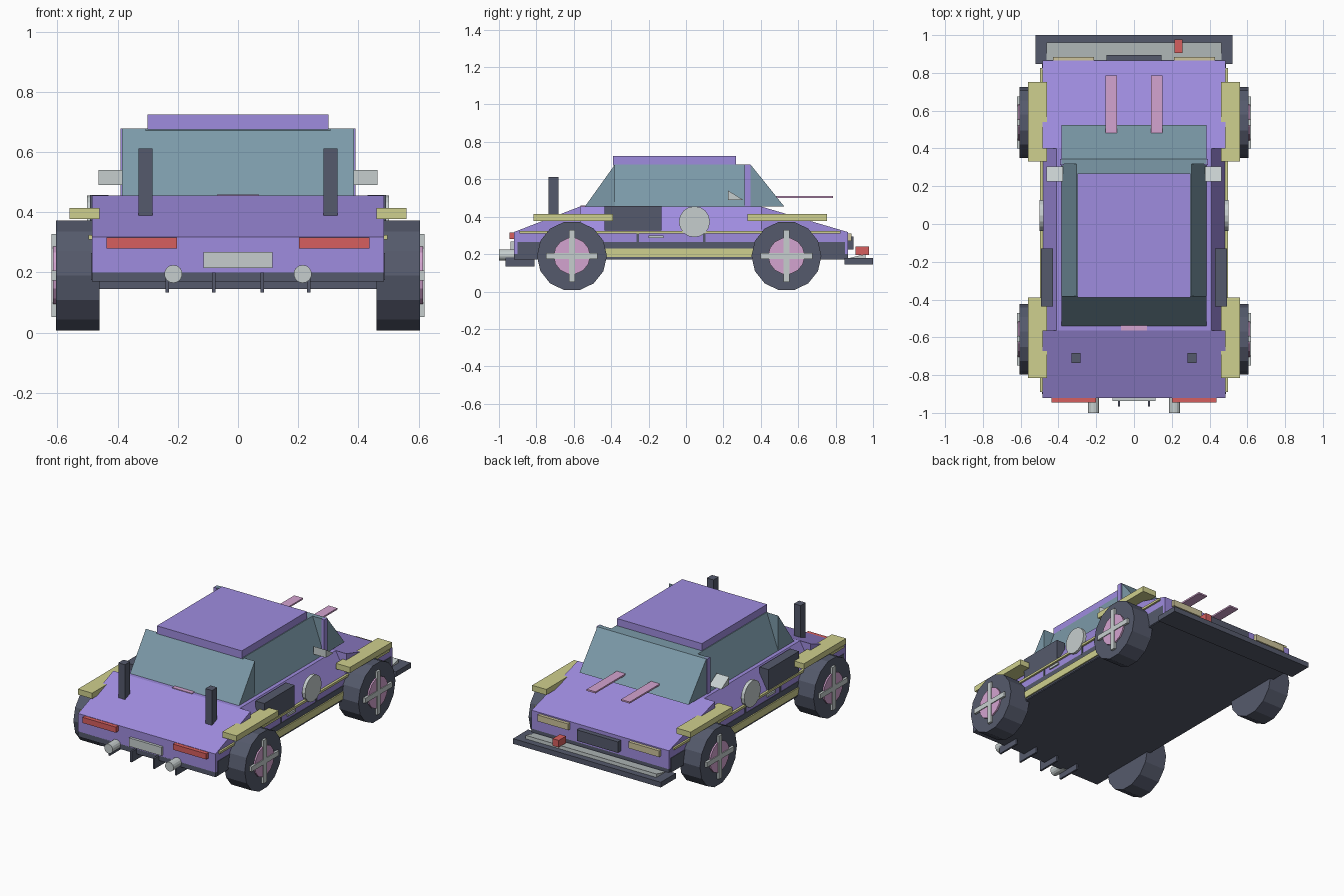
import bpy, bmesh, math
from mathutils import Matrix

if "Cube" in bpy.data.objects:
    bpy.data.objects.remove(bpy.data.objects["Cube"])


def material(name, hexcode):
    def lin(i):
        c = int(hexcode[i:i + 2], 16) / 255
        return c / 12.92 if c <= 0.04045 else ((c + 0.055) / 1.055) ** 2.4
    m = bpy.data.materials.new(name)
    m.diffuse_color = (lin(0), lin(2), lin(4), 1)
    m.use_nodes = True
    m.node_tree.nodes["Principled BSDF"].inputs["Base Color"].default_value = m.diffuse_color
    return m


PURPLE = material("purple_paint", "9F8CDF")
DARK = material("dark_rubber", "555A6C")
GLASS = material("blue_glass", "7C9AA9")
YELLOW = material("yellow_trim", "CFD08E")
GREY = material("light_grey_metal", "C6CECE")
PINK = material("pink_accent", "D4A4D0")
RED = material("red_lamp", "D65F5F")
BEIGE = material("beige_lamp", "CDC49C")


def finish(name, bm, mat):
    bmesh.ops.recalc_face_normals(bm, faces=bm.faces)
    me = bpy.data.meshes.new(name)
    bm.to_mesh(me)
    bm.free()
    me.materials.append(mat)
    ob = bpy.data.objects.new(name, me)
    bpy.context.collection.objects.link(ob)
    return ob


def prism(name, profile, x0, x1, mat, top_inset=0.0):
    """Extrude a (y, z) profile from x0 to x1; top_inset leans the upper sides inward."""
    bm = bmesh.new()
    top = max(z for _, z in profile)
    rings = []
    for x, s in ((x0, 1), (x1, -1)):
        rings.append([bm.verts.new((x + (s * top_inset if z == top else 0), y, z))
                      for y, z in profile])
    a, b = rings
    bm.faces.new(a)
    bm.faces.new(b[::-1])
    n = len(a)
    for i in range(n):
        j = (i + 1) % n
        bm.faces.new((a[i], a[j], b[j], b[i]))
    return finish(name, bm, mat)


def box(name, x0, x1, y0, y1, z0, z1, mat):
    return prism(name, [(y0, z0), (y1, z0), (y1, z1), (y0, z1)], x0, x1, mat)


def cyl(name, center, radius, depth, sides, axis, mat):
    """Cylinder along the x or y axis."""
    bm = bmesh.new()
    rot = Matrix.Rotation(math.pi / 2, 4, 'Y' if axis == 'x' else 'X')
    bmesh.ops.create_cone(bm, cap_ends=True, segments=sides, radius1=radius,
                          radius2=radius, depth=depth, matrix=rot)
    bmesh.ops.translate(bm, verts=bm.verts, vec=center)
    return finish(name, bm, mat)


def pair(name, x0, x1, *rest):
    """The same box on the left and on the right."""
    box("right_" + name, x0, x1, *rest)
    box("left_" + name, -x1, -x0, *rest)


# Body: tail, doors leaning inward, nose
W = 0.485
prism("tail_body", [(-0.92, 0.2), (-0.565, 0.2), (-0.565, 0.455), (-0.92, 0.318)], -W, W, PURPLE)
box("lower_body", -W, W, -0.565, 0.4, 0.2, 0.318, PURPLE)
prism("door_body", [(-0.565, 0.318), (0.4, 0.318), (0.4, 0.455), (-0.565, 0.455)],
      -W, W, PURPLE, 0.075)
prism("nose_body", [(0.4, 0.2), (0.865, 0.2), (0.865, 0.318), (0.4, 0.455)], -W, W, PURPLE)

# Underside and sills
box("floor", -W, W, -0.92, 0.865, 0.17, 0.204, DARK)
pair("sill", 0.48, 0.488, -0.9, 0.85, 0.175, 0.265, DARK)
pair("skirt", 0.48, 0.496, -0.43, 0.36, 0.185, 0.23, YELLOW)
pair("waist_trim", 0.48, 0.497, -0.89, 0.825, 0.31, 0.324, YELLOW)

# Cabin glass and roof
prism("side_glass", [(-0.385, 0.455), (0.32, 0.455), (0.32, 0.679), (-0.385, 0.679)],
      -0.385, 0.385, GLASS, 0.08)
prism("front_glass", [(0.317, 0.455), (0.525, 0.455), (0.345, 0.679), (0.317, 0.679)],
      -0.385, 0.385, GLASS)
prism("rear_glass", [(-0.54, 0.455), (-0.38, 0.455), (-0.38, 0.679)], -0.385, 0.385, GLASS)
box("roof", -0.3, 0.3, -0.39, 0.268, 0.675, 0.725, PURPLE)
pair("pillar", 0.37, 0.391, 0.312, 0.345, 0.455, 0.679, PURPLE)

# Wheels with round hubs and crossed spokes
for s, side in ((1, "right"), (-1, "left")):
    for y, end in ((0.537, "front"), (-0.61, "rear")):
        tag = f"{side}_{end}_"
        cyl(tag + "tire", (s * 0.533, y, 0.19), 0.187, 0.145, 14, 'x', DARK)
        cyl(tag + "hub", (s * 0.6, y, 0.19), 0.098, 0.03, 14, 'x', PINK)
        xs = sorted((s * 0.59, s * 0.62))
        box(tag + "spoke_upright", *xs, y - 0.016, y + 0.016, 0.052, 0.328, GREY)
        box(tag + "spoke_level", *xs, y - 0.138, y + 0.138, 0.174, 0.206, GREY)
    # Side disc and mirror
    cyl(side + "_side_disc", (s * 0.49, 0.045, 0.373), 0.083, 0.022, 16, 'x', GREY)
    prism(side + "_mirror", [(0.225, 0.49), (0.305, 0.49), (0.225, 0.54)],
          *sorted((s * 0.375, s * 0.463)), GREY)
    # Exhaust
    cyl(side + "_exhaust", (s * 0.215, -0.95, 0.195), 0.03, 0.1, 14, 'y', GREY)

# Wheel arch flares, intakes, door details
pair("front_flare", 0.46, 0.56, 0.33, 0.753, 0.378, 0.414, YELLOW)
pair("rear_flare", 0.46, 0.56, -0.815, -0.39, 0.378, 0.414, YELLOW)
pair("intake", 0.43, 0.492, -0.437, -0.13, 0.325, 0.458, DARK)
pair("door_handle", 0.48, 0.494, -0.2, -0.12, 0.285, 0.3, GREY)
pair("rear_door_seam", 0.48, 0.489, -0.265, -0.252, 0.26, 0.312, DARK)
pair("front_door_seam", 0.48, 0.489, 0.09, 0.103, 0.26, 0.312, DARK)

# Tail: lamps, plate, fins, posts
pair("tail_lamp", 0.202, 0.437, -0.945, -0.915, 0.28, 0.316, RED)
box("rear_plate", -0.115, 0.115, -0.937, -0.915, 0.214, 0.268, GREY)
for i, x in enumerate((-0.235, -0.08, 0.08, 0.235)):
    box(f"rear_fin_{i + 1}", x - 0.006, x + 0.006, -0.965, -0.81, 0.133, 0.2, DARK)
pair("tail_post", 0.284, 0.331, -0.735, -0.683, 0.385, 0.612, DARK)
box("rear_glass_strip", -0.07, 0.07, -0.565, -0.533, 0.445, 0.459, PINK)

# Nose: bars, lamps, grille, splitter, tow hook
pair("hood_bar", 0.09, 0.152, 0.48, 0.785, 0.5, 0.51, PINK)
pair("headlamp", 0.213, 0.43, 0.86, 0.885, 0.27, 0.31, BEIGE)
box("grille", -0.145, 0.145, 0.86, 0.895, 0.225, 0.295, DARK)
box("splitter", -0.522, 0.522, 0.848, 1.0, 0.145, 0.178, DARK)
prism("splitter_ramp", [(0.86, 0.176), (0.96, 0.176), (0.96, 0.2)], -0.463, 0.463, GREY)
box("tow_hook", 0.215, 0.258, 0.905, 0.978, 0.195, 0.24, RED)
